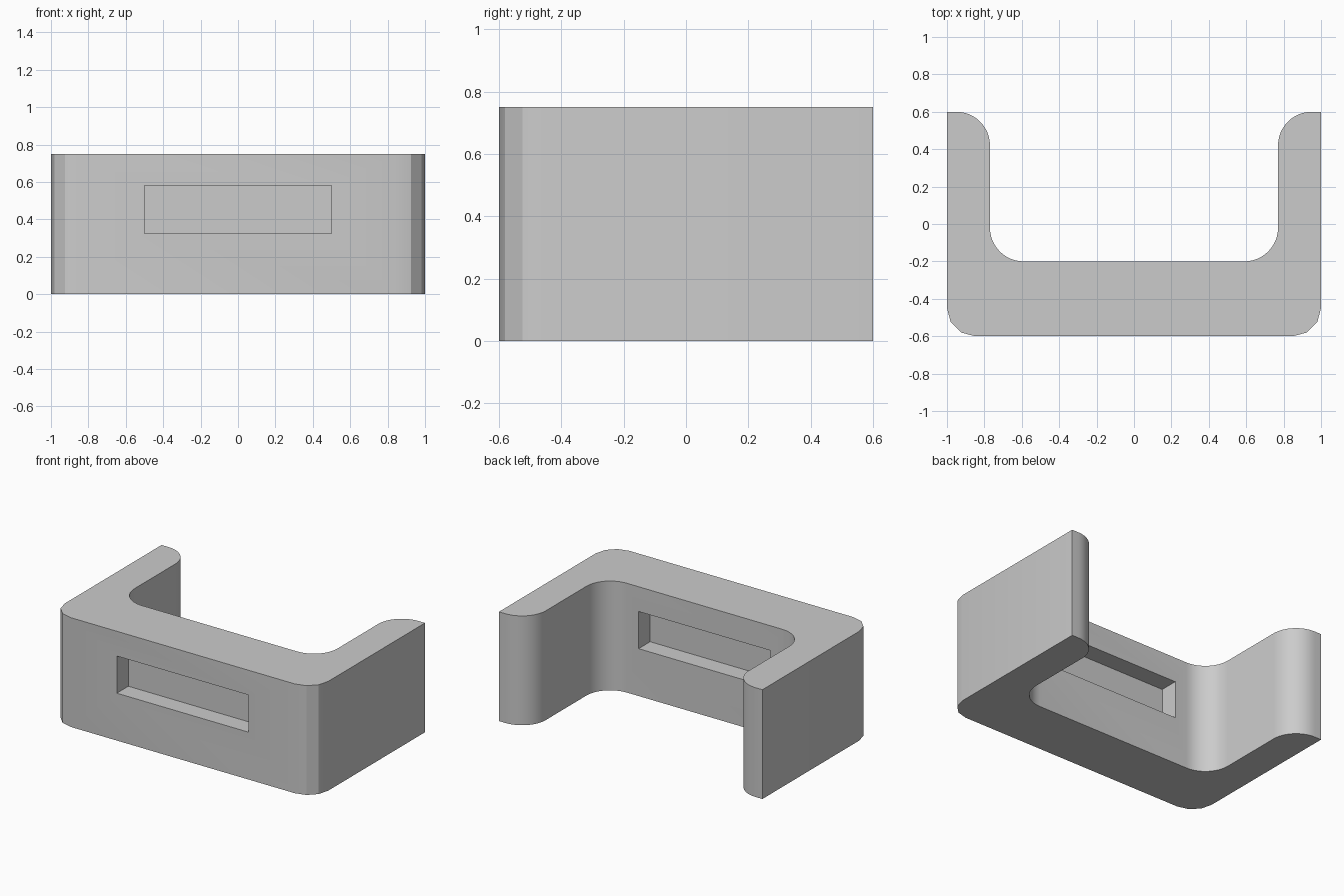
import bpy
import bmesh
from math import cos, sin, radians

cube = bpy.data.objects.get("Cube")
if cube:
    bpy.data.objects.remove(cube, do_unlink=True)

HEIGHT = 0.75
FRONT, INNER, BACK = -0.6, -0.2, 0.6   # y of the front face, inner face and arm tips
SIDE, ARM = 1.0, 0.77                  # x of the outer and inner arm faces
OUTER_R, INNER_R = 0.15, 0.18
POCKET_DEPTH = 0.125

grey = bpy.data.materials.new("light grey")
grey.use_nodes = True
colour = (0.6, 0.6, 0.6, 1)
grey.diffuse_color = colour
grey.node_tree.nodes["Principled BSDF"].inputs["Base Color"].default_value = colour


def arc(cx, cy, r, start, end, steps):
    angles = [radians(start + (end - start) * i / steps) for i in range(steps + 1)]
    return [(cx + r * cos(a), cy + r * sin(a)) for a in angles]


def add_object(name, bm):
    mesh = bpy.data.meshes.new(name)
    bmesh.ops.recalc_face_normals(bm, faces=bm.faces)
    bm.to_mesh(mesh)
    bm.free()
    mesh.materials.append(grey)
    obj = bpy.data.objects.new(name, mesh)
    bpy.context.collection.objects.link(obj)
    return obj


# U-shaped bracket: right half of the outline, mirrored, then extruded
half = arc(SIDE - OUTER_R, FRONT + OUTER_R, OUTER_R, -90, 0, 3)
half.append((SIDE, BACK))
half += arc(ARM + INNER_R, BACK - INNER_R, INNER_R, 90, 180, 12)
half += arc(ARM - INNER_R, INNER + INNER_R, INNER_R, 0, -90, 12)
outline = half + [(-x, y) for x, y in reversed(half)]

bm = bmesh.new()
base = bm.faces.new([bm.verts.new((x, y, 0)) for x, y in outline])
top = bmesh.ops.extrude_face_region(bm, geom=[base])["geom"]
bmesh.ops.translate(bm, vec=(0, 0, HEIGHT),
                    verts=[v for v in top if isinstance(v, bmesh.types.BMVert)])
bracket = add_object("bracket", bm)
bpy.context.view_layer.objects.active = bracket
bracket.select_set(True)

# Rectangular pockets in the front and inner faces, with a thin web between
for name, face_y in (("front_pocket_cutter", FRONT), ("back_pocket_cutter", INNER)):
    bm = bmesh.new()
    bmesh.ops.create_cube(bm, size=1)
    bmesh.ops.scale(bm, vec=(1, 2 * POCKET_DEPTH, 0.255), verts=bm.verts)
    bmesh.ops.translate(bm, vec=(0, face_y, 0.4525), verts=bm.verts)
    cutter = add_object(name, bm)
    cutter.hide_render = True
    cut = bracket.modifiers.new(name, "BOOLEAN")
    cut.operation = "DIFFERENCE"
    cut.solver = "EXACT"
    cut.object = cutter
    bpy.ops.object.modifier_apply(modifier=cut.name)
    bpy.data.objects.remove(cutter, do_unlink=True)

bpy.ops.object.shade_smooth_by_angle(angle=radians(25))
